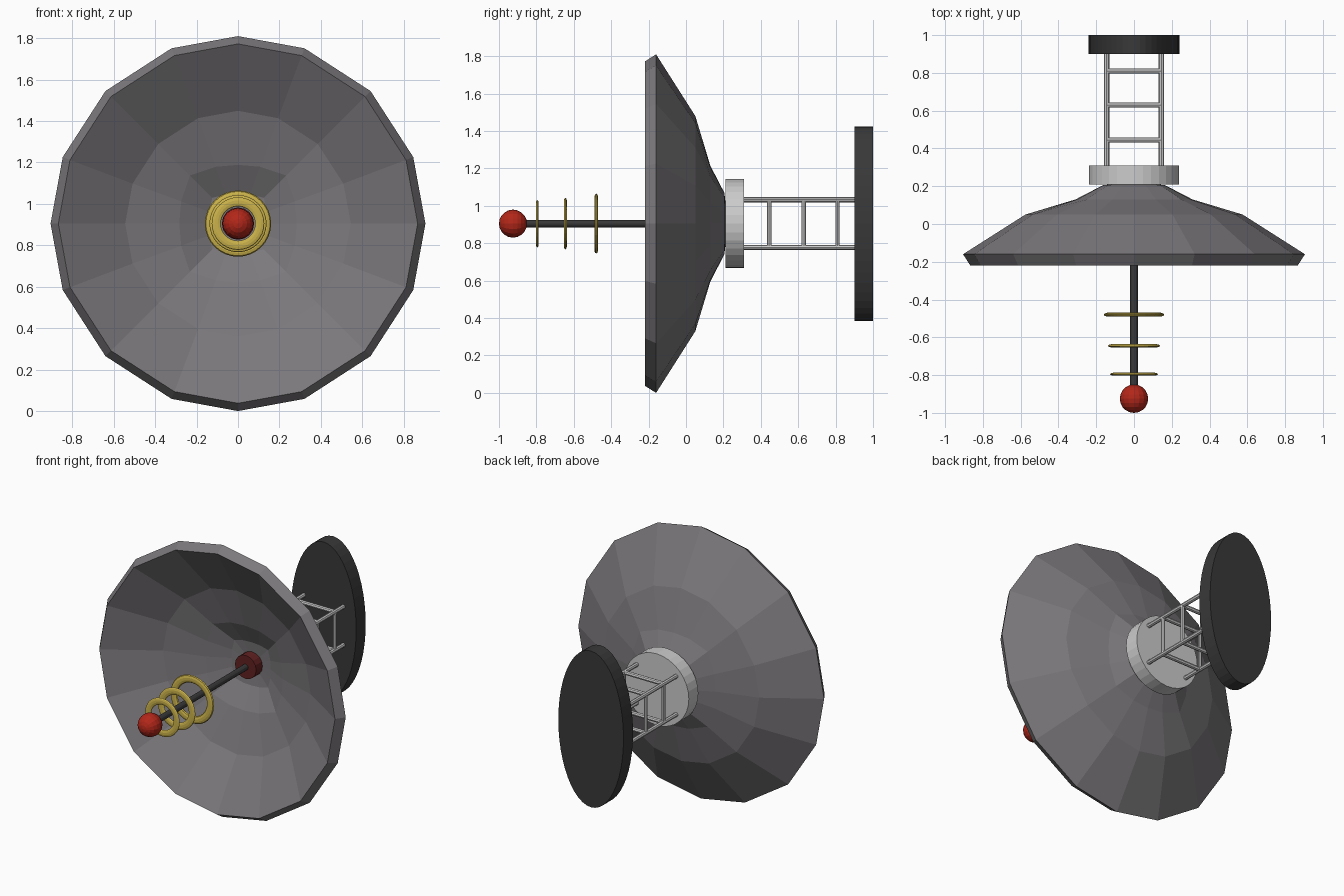
import bpy, bmesh, math
from mathutils import Vector

if "Cube" in bpy.data.objects:
    bpy.data.objects.remove(bpy.data.objects["Cube"])

CZ = 0.905  # height of the dish axis


def material(name, rgb):
    m = bpy.data.materials.new(name)
    m.diffuse_color = (*rgb, 1)
    m.use_nodes = True
    m.node_tree.nodes["Principled BSDF"].inputs["Base Color"].default_value = m.diffuse_color
    return m


RED = material("red", (0.45, 0.02, 0.01))
MAROON = material("dark_red", (0.12, 0.015, 0.015))
YELLOW = material("yellow", (0.6, 0.45, 0.07))
DARK = material("dark_grey", (0.04, 0.04, 0.04))
MID = material("mid_grey", (0.2, 0.19, 0.2))


def finish(obj, name, mat=None):
    obj.name = name
    if mat:
        obj.data.materials.append(mat)
    return obj


def bar(name, a, b, r, sides=8, mat=None):
    a, b = Vector(a), Vector(b)
    d = b - a
    bpy.ops.mesh.primitive_cylinder_add(vertices=sides, radius=r, depth=d.length, location=(a + b) / 2)
    o = bpy.context.object
    o.rotation_euler = d.to_track_quat('Z', 'Y').to_euler()
    return finish(o, name, mat)


# Dish: 16-sided faceted shell, squarer towards the middle
bm = bmesh.new()
rings = []
for r, y, square in [(0.905, -0.16, 0), (0.575, 0.05, 0), (0.31, 0.13, 0.14), (0.165, 0.205, 0.2)]:
    ring = []
    for k in range(16):
        a = k * math.pi / 8
        rr = r * (1 + square * math.sin(2 * a) ** 4)
        a -= 0.03 * math.sin(4 * a)
        ring.append(bm.verts.new((rr * math.cos(a), y, CZ + rr * math.sin(a))))
    rings.append(ring)
for outer, inner in zip(rings, rings[1:]):
    for k in range(16):
        n = (k + 1) % 16
        bm.faces.new((inner[k], inner[n], outer[n], outer[k]))
hub = bm.verts.new((0, 0.225, CZ))
for k in range(16):
    bm.faces.new((hub, rings[-1][(k + 1) % 16], rings[-1][k]))
mesh = bpy.data.meshes.new("dish")
bm.to_mesh(mesh)
bm.free()
dish = bpy.data.objects.new("dish", mesh)
bpy.context.collection.objects.link(dish)
mesh.materials.append(MID)
sol = dish.modifiers.new("thickness", 'SOLIDIFY')
sol.thickness = 0.07
sol.offset = -1

# Feed: mount, rod, rings and ball tip
bar("feed_mount", (0, 0.08, CZ), (0, 0.22, CZ), 0.078, 16, MAROON)
bar("feed_rod", (0, -0.9, CZ), (0, 0.12, CZ), 0.02, 12, DARK)
for i, (y, r, w) in enumerate([(-0.48, 0.16, 0.011), (-0.645, 0.138, 0.009), (-0.795, 0.127, 0.008)]):
    tube = 0.026 - 0.002 * i
    bpy.ops.mesh.primitive_torus_add(major_radius=r - tube, minor_radius=tube, major_segments=32,
                                     minor_segments=10, location=(0, y, CZ), rotation=(math.pi / 2, 0, 0))
    bpy.context.object.scale.z = w / tube
    finish(bpy.context.object, f"feed_ring_{i + 1}", YELLOW)
bpy.ops.mesh.primitive_uv_sphere_add(segments=16, ring_count=10, radius=0.075, location=(0, -0.925, CZ),
                                     rotation=(math.pi / 2, 0, 0))
finish(bpy.context.object, "feed_tip", RED)

# Hub behind the dish and oval wall plate
bar("hub", (0, 0.21, CZ), (0, 0.31, CZ), 0.238, 32)
bpy.ops.mesh.primitive_cylinder_add(vertices=48, radius=1, depth=0.1, location=(0, 0.95, CZ),
                                    rotation=(math.pi / 2, 0, 0))
bpy.context.object.scale = (0.24, 0.52, 1)
finish(bpy.context.object, "wall_plate", DARK)

# Truss: four rails joined by square frames
X, TOP, LOW = 0.145, 1.033, 0.778
for x in (-X, X):
    for z in (LOW, TOP):
        bar("truss_rail", (x, 0.3, z), (x, 0.91, z), 0.014)
for y in (0.445, 0.63, 0.81):
    for x in (-X, X):
        bar("truss_upright", (x, y, LOW), (x, y, TOP), 0.012)
    for z in (LOW, TOP):
        bar("truss_rung", (-X, y, z), (X, y, z), 0.014)
